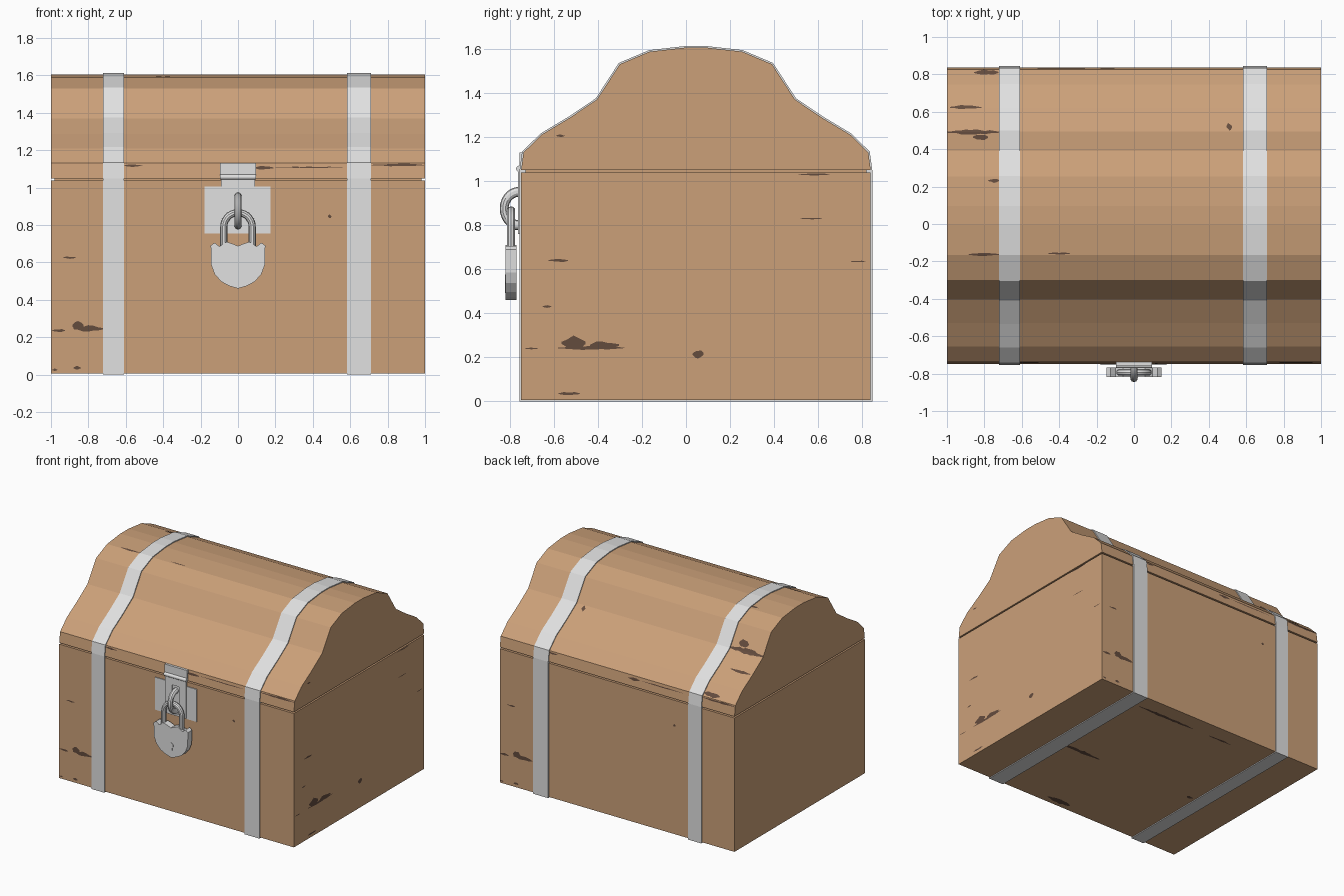
import bpy, bmesh, math, random
from mathutils import Vector

if "Cube" in bpy.data.objects:
    bpy.data.objects.remove(bpy.data.objects["Cube"])

random.seed(4)
YC = 0.045      # centre of the chest body in y
HW = 0.793      # half depth of the box


def material(name, rgb):
    m = bpy.data.materials.new(name)
    m.diffuse_color = (*rgb, 1)
    m.use_nodes = True
    m.node_tree.nodes["Principled BSDF"].inputs["Base Color"].default_value = m.diffuse_color
    return m


WOOD = material("brown_wood", (0.597, 0.352, 0.191))
DARK = material("dark_worn_wood", (0.127, 0.072, 0.048))
METAL = material("pale_metal", (0.75, 0.75, 0.75))


def finish(name, bm, mat):
    me = bpy.data.meshes.new(name)
    bm.to_mesh(me)
    bm.free()
    me.materials.append(mat)
    ob = bpy.data.objects.new(name, me)
    bpy.context.collection.objects.link(ob)
    return ob


def smooth(ob):
    bpy.ops.object.select_all(action='DESELECT')
    ob.select_set(True)
    bpy.context.view_layer.objects.active = ob
    bpy.ops.object.shade_smooth_by_angle(angle=math.radians(35))


def prism(name, pts, axis, a, b, mat):
    """Extrude a 2D outline along x (pts are y,z) or along y (pts are x,z)."""
    bm = bmesh.new()
    put = (lambda p, t: (t, p[0], p[1])) if axis == 'x' else (lambda p, t: (p[0], t, p[1]))
    lo = [bm.verts.new(put(p, a)) for p in pts]
    hi = [bm.verts.new(put(p, b)) for p in pts]
    n = len(pts)
    bm.faces.new(lo)
    bm.faces.new(hi)
    for i in range(n):
        bm.faces.new((lo[i], lo[(i + 1) % n], hi[(i + 1) % n], hi[i]))
    bmesh.ops.recalc_face_normals(bm, faces=bm.faces)
    return finish(name, bm, mat)


def box(name, x0, x1, y0, y1, z0, z1, mat):
    return prism(name, [(y0, z0), (y1, z0), (y1, z1), (y0, z1)], 'x', x0, x1, mat)


def offset(pts, d):
    """Grow a counter-clockwise outline by d with mitred corners."""
    out = []
    for i, p in enumerate(pts):
        a, b, c = Vector(pts[i - 1]), Vector(p), Vector(pts[(i + 1) % len(pts)])
        e, f = (b - a).normalized(), (c - b).normalized()
        n1, n2 = Vector((e.y, -e.x)), Vector((f.y, -f.x))
        m = (n1 + n2).normalized()
        out.append(tuple(b + m * (d / m.dot(n1))))
    return out


# Lid half profile: (half depth, height)
HALF = [(HW, 1.049), (0.782, 1.13), (0.70, 1.21), (0.575, 1.285), (0.449, 1.37),
        (0.397, 1.45), (0.345, 1.53), (0.21, 1.587), (0.05, 1.605)]
LID = [(YC + w, z) for w, z in HALF] + [(YC - w, z) for w, z in reversed(HALF)]

# Chest body, recessed seam and lid
box("chest_box", -1, 1, YC - HW, YC + HW, 0.007, 1.038, WOOD)
box("seam_core", -0.98, 0.98, YC - HW + 0.02, YC + HW - 0.02, 1.0, 1.08, WOOD)
prism("chest_lid", LID, 'x', -1, 1, WOOD)

# Metal straps wrapping the whole chest
loop = [(YC - HW, 0.007), (YC + HW, 0.007)] + LID
for side, x0, x1 in (("left", -0.722, -0.61), ("right", 0.583, 0.711)):
    prism(side + "_strap", offset(loop, 0.007), 'x', x0, x1, METAL)


# Surface lookups for the worn patches
def half_depth(z):
    for (w0, z0), (w1, z1) in zip(HALF, HALF[1:]):
        if z0 <= z <= z1:
            return w0 + (w1 - w0) * (z - z0) / (z1 - z0)
    return HW


def lid_height(y):
    w = abs(y - YC)
    for (w0, z0), (w1, z1) in zip(HALF, HALF[1:]):
        if w1 <= w <= w0:
            return z0 + (z1 - z0) * (w0 - w) / (w0 - w1)
    return 1.605


def wear(name, patches, place, out):
    """Ragged thin patches; each is (u, v, width, height)."""
    bm = bmesh.new()
    for u, v, w, h in patches:
        cols = max(4, int(w / 0.025))
        prev = None
        for i in range(cols + 1):
            t = i / cols
            r = h / 2 * (0.2 + 0.8 * math.sin(math.pi * t))
            up, dn = r * random.uniform(0.5, 1.2), r * random.uniform(0.5, 1.0)
            x = u + (t - 0.5) * w
            row = [bm.verts.new(place(x, v + s)) for s in (-dn, 0, up)]
            if prev:
                for k in (0, 1):
                    f = bm.faces.new((prev[k], row[k], row[k + 1], prev[k + 1]))
                    f.normal_update()
                    if f.normal.dot(Vector(out)) < 0:
                        f.normal_flip()
            prev = row
    finish(name, bm, DARK)


FRONT = [(-0.96, 0.235, 0.07, 0.02), (-0.80, 0.245, 0.16, 0.035), (-0.855, 0.26, 0.06, 0.06),
         (-0.86, 0.035, 0.04, 0.02), (-0.90, 0.625, 0.07, 0.015), (0.49, 0.845, 0.02, 0.025),
         (-0.98, 0.025, 0.03, 0.015), (-0.56, 1.117, 0.10, 0.014), (0.14, 1.105, 0.10, 0.025),
         (0.38, 1.108, 0.36, 0.009), (0.855, 1.12, 0.28, 0.016)]
RIGHT = [(-0.43, 0.243, 0.30, 0.02), (-0.51, 0.265, 0.11, 0.07), (-0.37, 0.255, 0.13, 0.04),
         (0.055, 0.215, 0.05, 0.045), (-0.58, 0.64, 0.09, 0.02), (-0.63, 0.43, 0.04, 0.012),
         (-0.53, 0.035, 0.10, 0.018), (0.57, 0.83, 0.11, 0.008), (0.58, 1.03, 0.14, 0.01),
         (0.78, 0.635, 0.07, 0.008), (-0.57, 1.205, 0.04, 0.012), (-0.70, 0.24, 0.06, 0.008)]
TOP = [(-0.79, 0.81, 0.13, 0.035), (-0.90, 0.623, 0.17, 0.025), (-0.86, 0.491, 0.28, 0.03),
       (-0.82, 0.465, 0.08, 0.045), (-0.75, 0.232, 0.06, 0.025), (0.51, 0.52, 0.03, 0.045),
       (-0.80, -0.162, 0.17, 0.022), (-0.40, -0.158, 0.12, 0.012)]
BOTTOM = [(0.46, -0.05, 0.36, 0.045), (0.12, -0.69, 0.20, 0.07), (0.30, 0.71, 0.50, 0.035),
          (-0.20, 0.71, 0.20, 0.02), (-0.56, -0.05, 0.05, 0.04)]
wear("front_wear", FRONT, lambda u, v: (u, YC - half_depth(v) - 0.003, v), (0, -1, 0))
wear("back_wear", FRONT, lambda u, v: (-u, YC + half_depth(v) + 0.003, v), (0, 1, 0))
wear("right_wear", RIGHT, lambda u, v: (1.002, u, v), (1, 0, 0))
wear("lid_wear", TOP, lambda u, v: (u, v, lid_height(v) + 0.004), (0, 0, 1))
wear("bottom_wear", BOTTOM, lambda u, v: (u, v, 0.005), (0, 0, -1))

# Lock plate and slotted hasp
F = YC - HW
box("lock_plate", -0.178, 0.175, F - 0.006, F + 0.01, 0.755, 1.005, METAL)
box("hasp_top_plate", -0.095, 0.095, F - 0.008, F + 0.03, 1.06, 1.13, METAL)
for name, x0, x1, z0, z1 in (("left", -0.09, -0.03, 0.76, 1.05), ("right", 0.03, 0.09, 0.76, 1.05),
                             ("upper", -0.03, 0.03, 0.99, 1.05), ("lower", -0.03, 0.03, 0.76, 0.775)):
    box("hasp_%s_bar" % name, x0, x1, F - 0.014, F, z0, z1, METAL)
bpy.ops.mesh.primitive_cylinder_add(vertices=12, radius=0.014, depth=0.19,
                                    location=(0, F - 0.009, 1.056), rotation=(0, math.pi / 2, 0))
hinge = bpy.context.object
hinge.name = "hasp_hinge"
hinge.data.materials.append(METAL)
smooth(hinge)

# Staple ring through the hasp
bpy.ops.mesh.primitive_torus_add(major_segments=28, minor_segments=10, major_radius=0.068,
                                 minor_radius=0.02, location=(0, -0.757, 0.875),
                                 rotation=(0, math.pi / 2, 0))
ring = bpy.context.object
ring.name = "staple_ring"
ring.scale = (1.12, 1, 1)
ring.data.materials.append(METAL)
smooth(ring)

# Padlock body, keyhole and shackle
half_body = [(0.045, 0.473), (0.09, 0.497), (0.125, 0.537), (0.143, 0.585), (0.146, 0.69),
             (0.125, 0.705), (0.10, 0.685), (0.06, 0.71), (0.03, 0.70)]
body = [(0, 0.46)] + half_body + [(0, 0.687)] + [(-x, z) for x, z in reversed(half_body)]
prism("padlock_body", body, 'y', -0.818, -0.768, METAL)
arc = [math.radians(a) for a in range(-50, 231, 20)]
key = [(0.022 * math.cos(a), 0.553 + 0.022 * math.sin(a)) for a in arc]
prism("keyhole", key + [(-0.01, 0.492), (0.01, 0.492)], 'y', -0.821, -0.817, METAL)

cu = bpy.data.curves.new("padlock_shackle", 'CURVE')
cu.dimensions = '3D'
cu.bevel_depth = 0.019
cu.bevel_resolution = 3
path = [(0.076, 0.68)] + [(0.076 * math.cos(math.pi * i / 14), 0.79 + 0.076 * math.sin(math.pi * i / 14))
                          for i in range(15)] + [(-0.076, 0.68)]
sp = cu.splines.new('POLY')
sp.points.add(len(path) - 1)
for p, (x, z) in zip(sp.points, path):
    p.co = (x, -0.793, z, 1)
shackle = bpy.data.objects.new("padlock_shackle", cu)
bpy.context.collection.objects.link(shackle)
cu.materials.append(METAL)
bpy.ops.object.select_all(action='DESELECT')
shackle.select_set(True)
bpy.context.view_layer.objects.active = shackle
bpy.ops.object.convert(target='MESH')
smooth(bpy.context.object)
